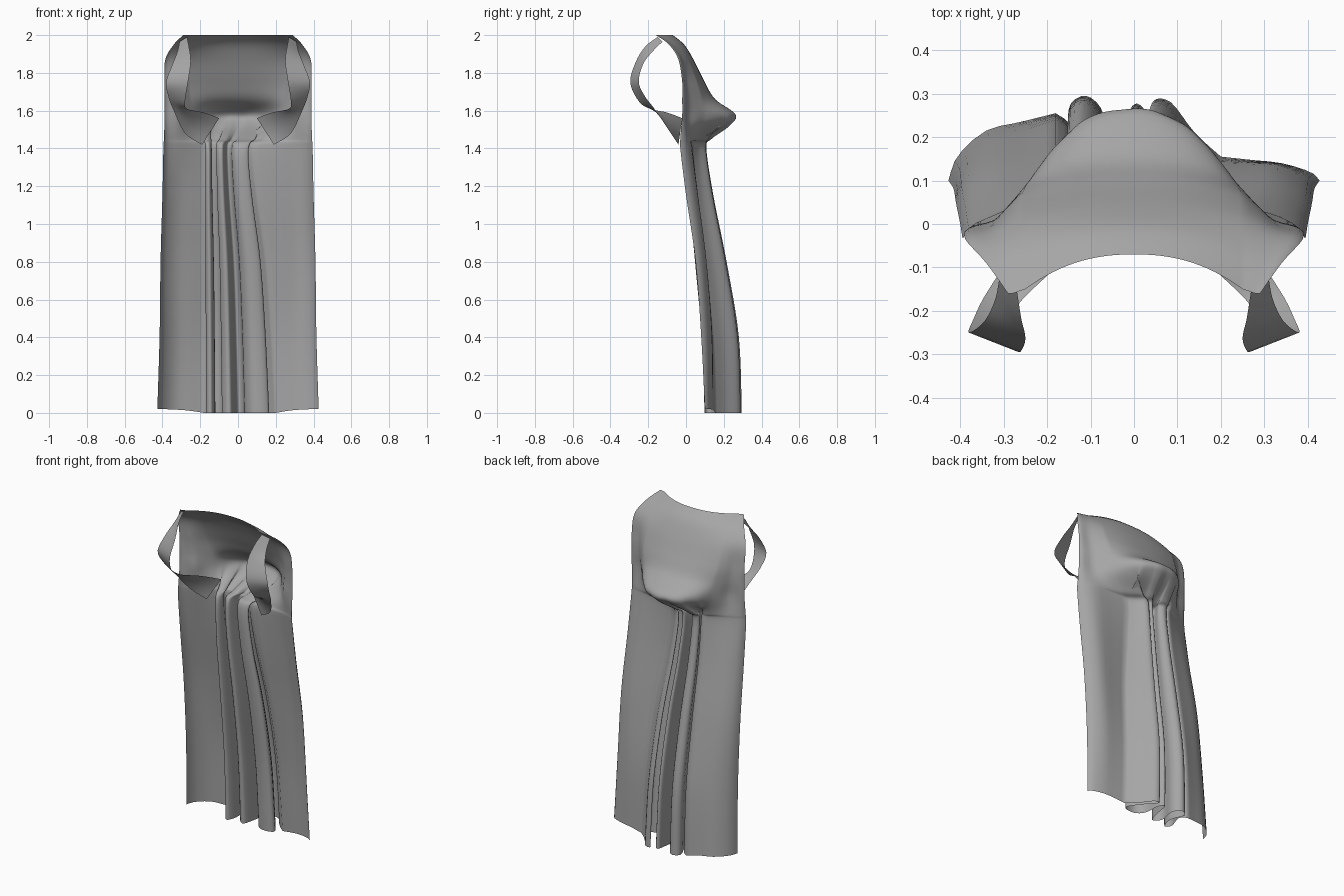
import bpy, bmesh, math
from mathutils import Vector

if "Cube" in bpy.data.objects:
    bpy.data.objects.remove(bpy.data.objects["Cube"])

cloth = bpy.data.materials.new("grey cloth")
cloth.diffuse_color = (0.38, 0.38, 0.38, 1)
cloth.use_nodes = True
cloth.node_tree.nodes["Principled BSDF"].inputs["Base Color"].default_value = cloth.diffuse_color


def catmull(rows, t):
    """Smooth interpolation through a list of equal-length tuples, t in 0..len-1."""
    i = min(int(t), len(rows) - 2)
    f = t - i
    a, b, c, d = (rows[max(0, min(len(rows) - 1, k))] for k in (i - 1, i, i + 1, i + 2))
    return [0.5 * (2 * q + (r - p) * f + (2 * p - 5 * q + 4 * r - s) * f * f
                   + (3 * q - p - 3 * r + s) * f ** 3) for p, q, r, s in zip(a, b, c, d)]


def grid_object(name, rows):
    """Makes a smooth sheet from rows of points."""
    bm = bmesh.new()
    vs = [[bm.verts.new(p) for p in r] for r in rows]
    for r0, r1 in zip(vs, vs[1:]):
        for j in range(len(r0) - 1):
            bm.faces.new((r0[j], r0[j + 1], r1[j + 1], r1[j]))
    me = bpy.data.meshes.new(name)
    bm.to_mesh(me)
    bm.free()
    me.materials.append(cloth)
    ob = bpy.data.objects.new(name, me)
    bpy.context.collection.objects.link(ob)
    for p in me.polygons:
        p.use_smooth = True
    return ob


# Cape levels: z, edge x, edge y, panel x, panel y, middle left x, middle right x,
# middle side y, middle centre y, pleat depth
LEVELS = [
    (0.00, .427, .10, .34, .18, -.18, .20, .195, .195, 1),
    (0.40, .415, .08, .33, .165, -.18, .18, .18, .18, 1),
    (0.80, .410, .05, .33, .125, -.18, .15, .13, .13, .85),
    (1.15, .400, .00, .32, .07, -.18, .10, .08, .08, .65),
    (1.40, .395, -.03, .31, .03, -.18, .08, .06, .06, .48),
    (1.45, .392, -.03, .31, .025, -.20, .14, .07, .11, .3),
    (1.52, .390, -.025, .31, .015, -.23, .21, .09, .225, .08),
    (1.58, .390, -.02, .31, .01, -.24, .23, .10, .262, .01),
    (1.66, .390, -.02, .32, .01, -.25, .24, .085, .155, 0),
    (1.75, .390, -.02, .33, .00, -.26, .25, .06, .10, 0),
    (1.87, .385, -.04, .33, -.02, -.26, .25, .01, .04, 0),
    (1.95, .340, -.09, .31, -.08, -.26, .25, -.06, -.01, 0),
    (2.00, .290, -.16, .28, -.16, -.25, .25, -.15, -.07, 0)]

# Folded hem line of the middle of the cape, seen from above
HEM = [(-.18, .255), (-.145, .22), (-.17, .13), (-.14, .10), (-.12, .18), (-.15, .265),
       (-.11, .295), (-.07, .25), (-.085, .15), (-.04, .11), (-.015, .2), (0, .275),
       (.03, .25), (.04, .15), (.09, .105), (.165, .12), (.12, .2), (.05, .28),
       (.085, .28), (.14, .21), (.20, .155)]
N, SIDE = 80, 10


def section(t):
    z, ex, ey, px, py, xl, xr, sy, cy, amp = catmull(LEVELS, t)
    low = max(0, 1 - z / 1.4)
    amp = max(0, amp)
    w = min(1, amp / .45)
    mid = []
    for k in range(N + 1):
        s = k / N
        hx, hy = catmull(HEM, s * (len(HEM) - 1))
        s2 = s * (1 - w) + w * (hx + .18) / .38
        x = xl + (xr - xl) * s2
        u = abs(2 * s - 1)
        mid.append((x, cy + (sy - cy) * u ** 2.3 + amp * (hy - .195), z))

    # Flat side panels from the outer edge to the middle
    def panel(sign, inner):
        dy = (.035 if sign < 0 else -.04) * low
        ctrl = [(sign * ex, ey, z + .02 * low),
                (sign * (ex * .75 + px * .25), ey * .5 + py * .5 + dy * .5, z + .02 * low),
                (sign * px, py + dy, z + .018 * low),
                ((sign * px + inner[0]) / 2, (py + dy + inner[1]) / 2, z + .012 * low), inner]
        return [catmull(ctrl, 4 * j / SIDE) for j in range(SIDE)]
    return panel(-1, mid[0]) + mid + panel(1, mid[-1])[::-1]


STEPS = 72
cape = grid_object("cape_with_lowered_hood",
                   [section((len(LEVELS) - 1) * i / STEPS) for i in range(STEPS + 1)])

# Shoulder loops: inner and outer edge of the band that rings each arm
INNER = [(.27, -.15, 1.99), (.26, -.215, 1.94), (.25, -.265, 1.86), (.265, -.295, 1.75),
         (.28, -.25, 1.65), (.27, -.19, 1.61), (.18, -.10, 1.59), (.10, -.02, 1.56)]
OUTER = [(.31, -.125, 1.965), (.32, -.175, 1.915), (.345, -.225, 1.85), (.38, -.25, 1.755),
         (.37, -.22, 1.68), (.34, -.16, 1.60), (.28, -.08, 1.48), (.19, -.04, 1.42)]
for side, sx in (("left", -1), ("right", 1)):
    rows = []
    for i in range(36):
        a, b = (Vector(catmull(e, 7 * i / 35)) for e in (INNER, OUTER))
        rows.append([Vector((sx * p.x, p.y, p.z)) for p in (a.lerp(b, k / 4) for k in range(5))])
    grid_object(side + "_arm_loop", rows)
